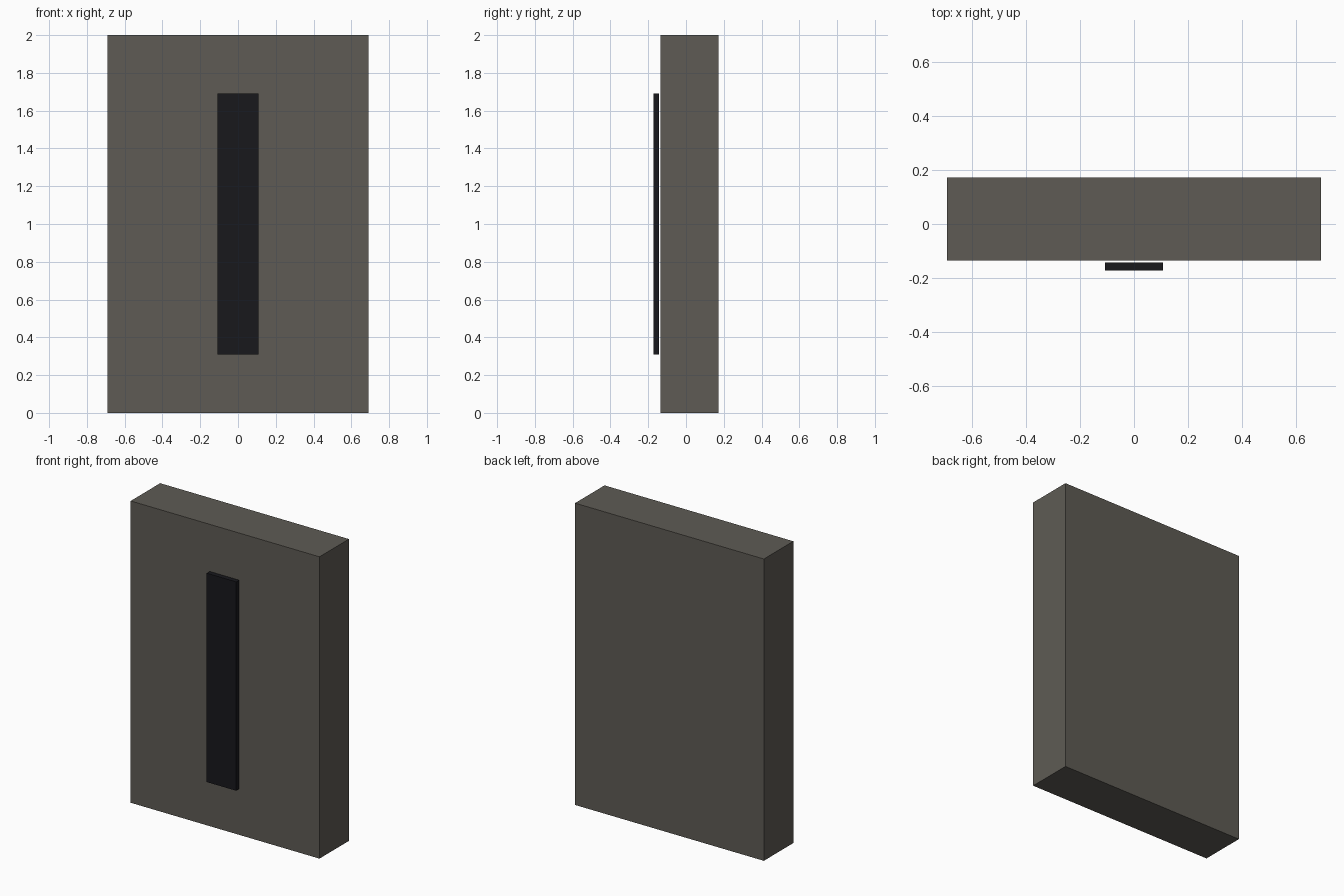
import bpy

if "Cube" in bpy.data.objects:
    bpy.data.objects.remove(bpy.data.objects["Cube"])


def material(name, color):
    mat = bpy.data.materials.new(name)
    mat.diffuse_color = (*color, 1)
    mat.use_nodes = True
    mat.node_tree.nodes["Principled BSDF"].inputs["Base Color"].default_value = mat.diffuse_color
    return mat


def box(name, lo, hi, mat):
    center = [(a + b) / 2 for a, b in zip(lo, hi)]
    bpy.ops.mesh.primitive_cube_add(size=1, location=center)
    ob = bpy.context.object
    ob.name = name
    ob.scale = [b - a for a, b in zip(lo, hi)]
    bpy.ops.object.transform_apply(location=False, rotation=False, scale=True)
    ob.data.materials.append(mat)
    return ob


stone = material("warm_grey", (0.112, 0.105, 0.089))
black = material("near_black", (0.009, 0.009, 0.012))

# Upright slab
box("slab", (-0.692, -0.135, 0), (0.692, 0.173, 2), stone)

# Thin vertical strip floating just off the front face
box("front_strip", (-0.108, -0.173, 0.308), (0.108, -0.142, 1.692), black)
